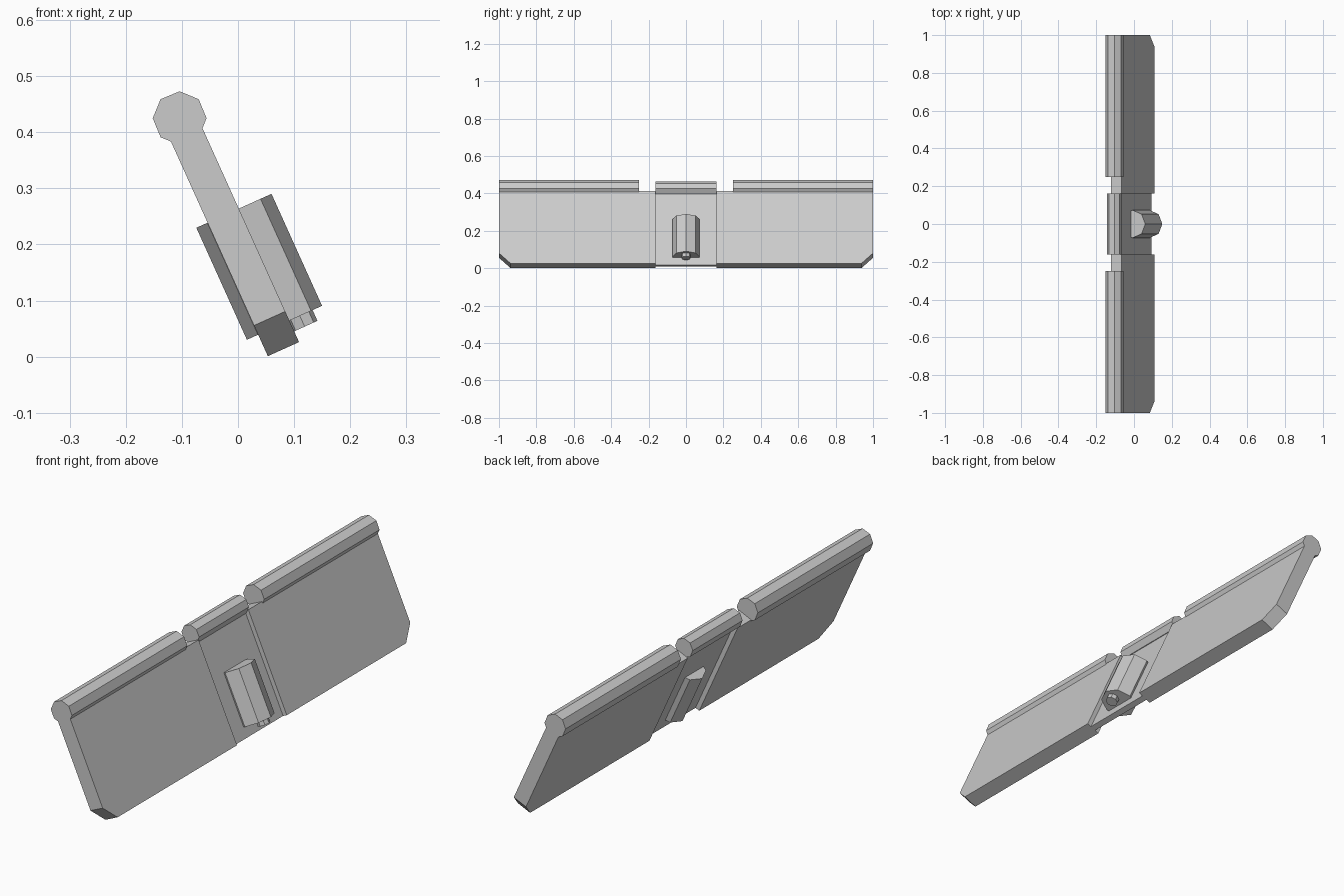
import bpy, bmesh, math
from mathutils import Matrix, Vector

if "Cube" in bpy.data.objects:
    bpy.data.objects.remove(bpy.data.objects["Cube"])

# Tilted frame: columns are panel normal, length (y) and up the panel slope
tilt = math.radians(24.3)
c, s = math.cos(tilt), math.sin(tilt)
FRAME = Matrix(((c, 0, -s, 0.081), (0, 1, 0, 0), (s, 0, c, 0.0135), (0, 0, 0, 1)))


def prism(name, profile, vec, matrix):
    """Extrude a flat outline along vec, then place it with matrix."""
    bm = bmesh.new()
    face = bm.faces.new([bm.verts.new(p) for p in profile])
    ext = bmesh.ops.extrude_face_region(bm, geom=[face])
    moved = [g for g in ext["geom"] if isinstance(g, bmesh.types.BMVert)]
    bmesh.ops.translate(bm, verts=moved, vec=Vector(vec))
    bmesh.ops.recalc_face_normals(bm, faces=bm.faces[:])
    bm.transform(matrix)
    mesh = bpy.data.meshes.new(name)
    bm.to_mesh(mesh)
    bm.free()
    obj = bpy.data.objects.new(name, mesh)
    bpy.context.collection.objects.link(obj)
    return obj


def octagon(r):
    return [(r * math.cos(i * math.pi / 4), r * math.sin(i * math.pi / 4)) for i in range(8)]


def rod(name, r, y0, y1):
    pts = [(-0.104 + a, y0, 0.425 + b) for a, b in octagon(r)]
    return prism(name, pts, (0, y1 - y0, 0), Matrix())


def post(name, n, r, u0, u1):
    pts = [(n + a, b, u0) for a, b in octagon(r)]
    return prism(name, pts, (0, 0, u1 - u0), FRAME)


# Side panels with a clipped outer lower corner, and their hinge rods
T = 0.0305
for side, label in ((1, "left"), (-1, "right")):
    outline = [(0.162, 0), (0.938, 0), (1, 0.06), (1, 0.425), (0.162, 0.425)]
    prism(label + "_panel", [(-T, side * y, u) for y, u in outline], (2 * T, 0, 0), FRAME)
    rod(label + "_hinge_rod", 0.048, side * 0.25, side * 1.0)

# Thin recessed centre panel with its smaller rod
t = 0.012
prism("centre_panel", [(-t, -0.162, 0), (-t, 0.162, 0), (-t, 0.162, 0.425), (-t, -0.162, 0.425)],
      (2 * t, 0, 0), FRAME)
rod("centre_hinge_rod", 0.04, -0.162, 0.162)

# Octagonal housing passing through the centre panel, and its end peg
post("housing", 0.021, 0.0735, 0.042, 0.261)
post("end_peg", 0.051, 0.025, 0.021, 0.05)
